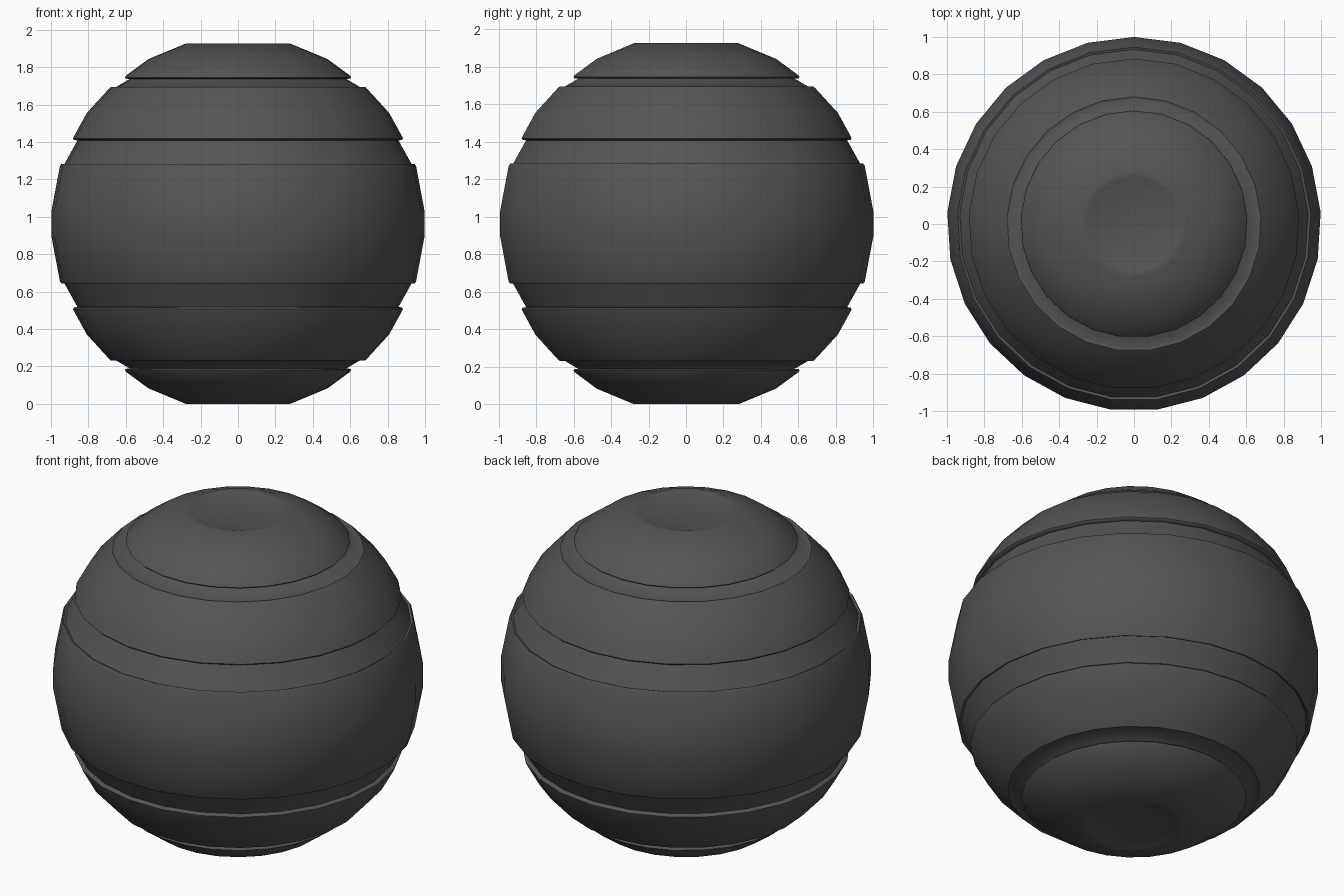
import bpy, bmesh, math

if "Cube" in bpy.data.objects:
    bpy.data.objects.remove(bpy.data.objects["Cube"])

SIDES = 25
MID = 0.963

# upper half of the profile: (radius, height above the middle)
half = [
    (0.20, 0.942), (0.25, 0.958), (0.28, 0.963),                 # dished cap and rim
    (0.48, 0.88), (0.60, 0.792), (0.606, 0.782), (0.60, 0.776),  # cap band
    (0.58, 0.774), (0.66, 0.727),                                # narrow groove
    (0.68, 0.732), (0.69, 0.723), (0.81, 0.592),                 # shoulder band
    (0.88, 0.465), (0.884, 0.455), (0.878, 0.448),
    (0.86, 0.445), (0.933, 0.314),                               # wide groove
    (0.946, 0.32), (0.954, 0.308), (1.0, 0.065),                 # middle band
]
profile = half + [(r, -z) for r, z in reversed(half)]

# dark grey material
grey = bpy.data.materials.new("dark_grey")
grey.diffuse_color = (0.09, 0.09, 0.09, 1)
grey.use_nodes = True
grey.node_tree.nodes["Principled BSDF"].inputs["Base Color"].default_value = grey.diffuse_color

# lathe the banded ball, one vertex pointing to the back
bm = bmesh.new()
rings = []
for r, z in profile:
    ring = []
    for i in range(SIDES):
        a = math.pi / 2 + 2 * math.pi * i / SIDES
        ring.append(bm.verts.new((r * math.cos(a), r * math.sin(a), z + MID)))
    rings.append(ring)
for upper, lower in zip(rings, rings[1:]):
    for i in range(SIDES):
        j = (i + 1) % SIDES
        bm.faces.new((upper[i], lower[i], lower[j], upper[j]))
bm.faces.new(rings[0])
bm.faces.new(list(reversed(rings[-1])))
bmesh.ops.recalc_face_normals(bm, faces=bm.faces)

mesh = bpy.data.meshes.new("banded_ball")
bm.to_mesh(mesh)
bm.free()
mesh.materials.append(grey)
ball = bpy.data.objects.new("banded_ball", mesh)
bpy.context.collection.objects.link(ball)

# smooth bands with crisp steps
bpy.context.view_layer.objects.active = ball
ball.select_set(True)
bpy.ops.object.shade_smooth_by_angle(angle=math.radians(50))
